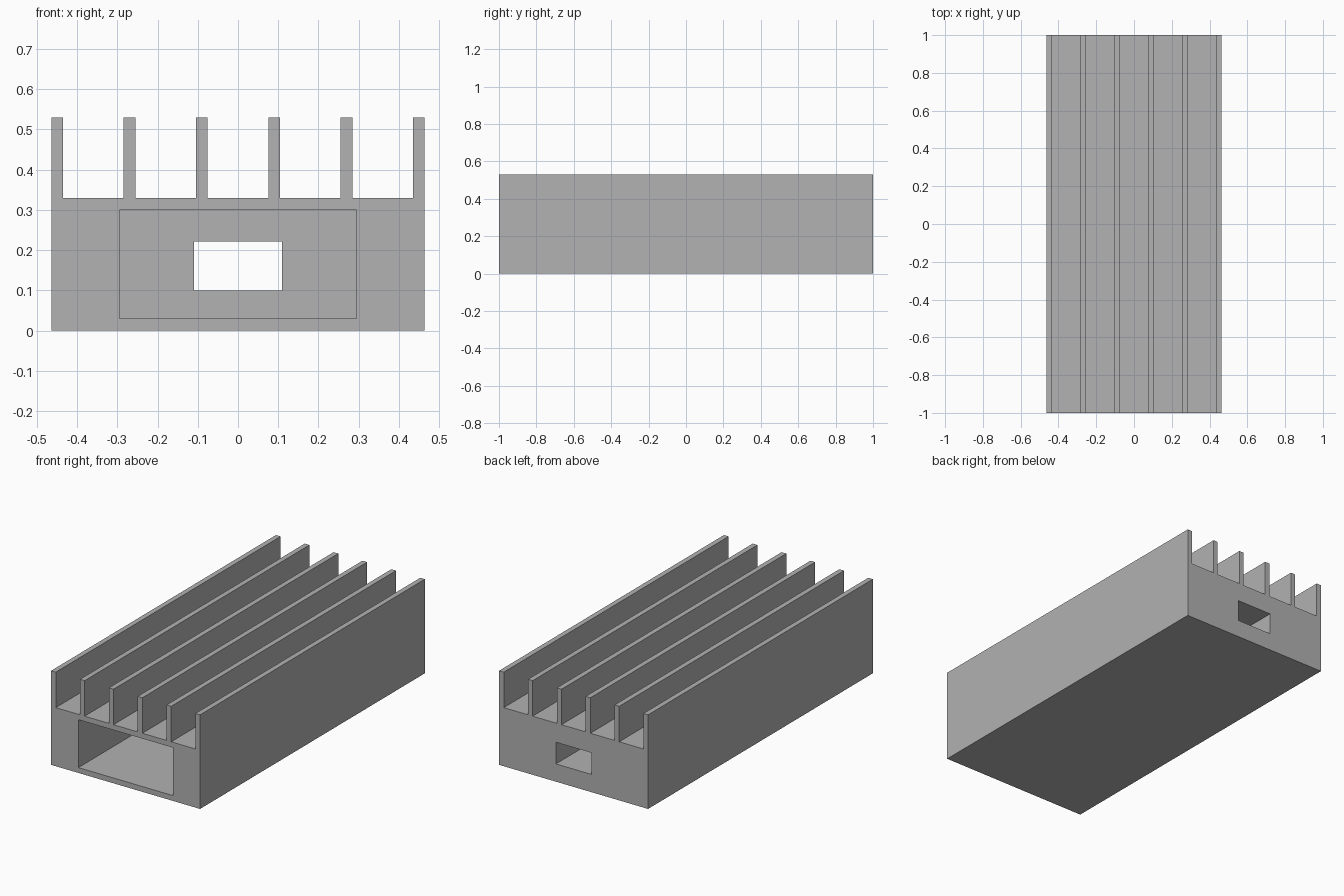
import bpy
import bmesh

cube = bpy.data.objects.get("Cube")
if cube:
    bpy.data.objects.remove(cube, do_unlink=True)

HALF_WIDTH, HALF_LENGTH = 0.464, 1.0
BASE_TOP, FIN_TOP = 0.33, 0.53
FIN_COUNT, FIN_WIDTH = 6, 0.029
STEP = (2 * HALF_WIDTH - FIN_WIDTH) / (FIN_COUNT - 1)

# Bare grey metal
metal = bpy.data.materials.new("grey metal")
metal.use_nodes = True
grey = (0.445, 0.445, 0.445, 1)
metal.diffuse_color = grey
metal.node_tree.nodes["Principled BSDF"].inputs["Base Color"].default_value = grey


def extrude_profile(name, points, y_start, y_end):
    """Extrude a closed x-z outline along y."""
    bm = bmesh.new()
    face = bm.faces.new([bm.verts.new((x, y_start, z)) for x, z in points])
    result = bmesh.ops.extrude_face_region(bm, geom=[face])
    moved = [v for v in result["geom"] if isinstance(v, bmesh.types.BMVert)]
    bmesh.ops.translate(bm, verts=moved, vec=(0, y_end - y_start, 0))
    bmesh.ops.recalc_face_normals(bm, faces=bm.faces)
    mesh = bpy.data.meshes.new(name)
    bm.to_mesh(mesh)
    bm.free()
    mesh.materials.append(metal)
    obj = bpy.data.objects.new(name, mesh)
    bpy.context.collection.objects.link(obj)
    return obj


def rectangle(half_width, bottom, top):
    return [(-half_width, bottom), (half_width, bottom),
            (half_width, top), (-half_width, top)]


def cut(target, cutter):
    """Subtract the cutter from the target, then discard it."""
    cutter.hide_render = True
    mod = target.modifiers.new("cut", 'BOOLEAN')
    mod.operation = 'DIFFERENCE'
    mod.solver = 'EXACT'
    mod.object = cutter
    bpy.context.view_layer.objects.active = target
    bpy.ops.object.modifier_apply(modifier=mod.name)
    bpy.data.objects.remove(cutter, do_unlink=True)


# Finned body outline: flat underside, row of upright fins on top
outline = [(HALF_WIDTH, 0), (-HALF_WIDTH, 0)]
for i in range(FIN_COUNT):
    left = -HALF_WIDTH + i * STEP
    right = left + FIN_WIDTH
    if i > 0:
        outline.append((left, BASE_TOP))
    outline += [(left, FIN_TOP), (right, FIN_TOP)]
    if i < FIN_COUNT - 1:
        outline.append((right, BASE_TOP))
body = extrude_profile("finned_body", outline, -HALF_LENGTH, HALF_LENGTH)

# Wide chamber open at the front, small port through the thick back wall
cut(body, extrude_profile("chamber_cutter", rectangle(0.294, 0.03, 0.30), -1.1, 0.7))
cut(body, extrude_profile("port_cutter", rectangle(0.11, 0.10, 0.222), 0.5, 1.1))
